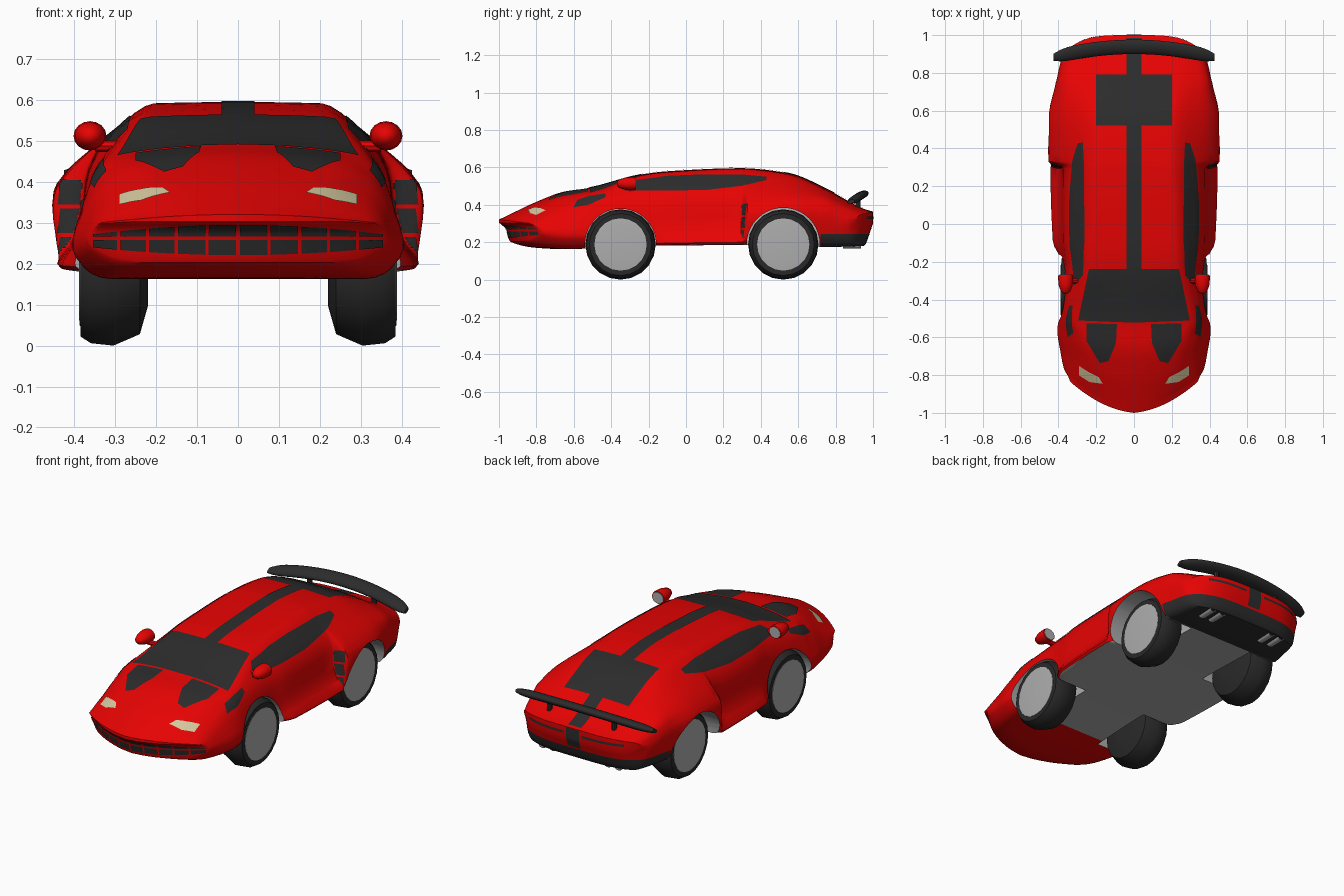
import bpy, bmesh, math
from mathutils import Vector
from mathutils.bvhtree import BVHTree

if "Cube" in bpy.data.objects:
    bpy.data.objects.remove(bpy.data.objects["Cube"])


def material(name, rgb):
    m = bpy.data.materials.new(name)
    m.diffuse_color = (*rgb, 1)
    m.use_nodes = True
    m.node_tree.nodes["Principled BSDF"].inputs["Base Color"].default_value = m.diffuse_color
    return m


RED = material("red_paint", (0.85, 0.001, 0.001))
DARK = material("dark_trim", (0.025, 0.025, 0.025))
GREY = material("grey_metal", (0.42, 0.42, 0.42))
TYRE = material("tyre_rubber", (0.022, 0.022, 0.022))
CREAM = material("headlight_cream", (0.66, 0.58, 0.34))


def make(name, bm, mats, angle=35):
    me = bpy.data.meshes.new(name)
    bm.to_mesh(me)
    bm.free()
    ob = bpy.data.objects.new(name, me)
    bpy.context.collection.objects.link(ob)
    for m in mats:
        me.materials.append(m)
    smooth(ob, angle)
    return ob


def smooth(ob, angle):
    bpy.ops.object.select_all(action='DESELECT')
    ob.select_set(True)
    bpy.context.view_layer.objects.active = ob
    bpy.ops.object.shade_smooth_by_angle(angle=math.radians(angle))


def loft(rings):
    """Skin closed rings; each end is zipped shut with quads."""
    bm = bmesh.new()
    R = [[bm.verts.new(p) for p in r] for r in rings]
    k = len(R[0])
    for a, b in zip(R, R[1:]):
        for i in range(k):
            bm.faces.new((a[i], a[(i + 1) % k], b[(i + 1) % k], b[i]))
    for r in (R[0], R[-1]):
        for i in range(k // 2 - 1):
            bm.faces.new((r[i], r[i + 1], r[k - 2 - i], r[k - 1 - i]))
    bmesh.ops.recalc_face_normals(bm, faces=bm.faces)
    return bm


def lathe(name, mats, centre, profile, axis='x', seg=20, stretch=1.0, angle=35, index=0):
    rings = []
    for d, r in profile:
        ring = []
        for i in range(seg):
            a = 2 * math.pi * i / seg
            u, v = r * math.cos(a) * stretch, r * math.sin(a)
            p = {'x': (d, u, v), 'y': (u, d, v), 'z': (u, v, d)}[axis]
            ring.append(Vector(centre) + Vector(p))
        rings.append(ring)
    bm = loft(rings)
    for f in bm.faces:
        f.material_index = index
    return make(name, bm, mats, angle)


def pchip(xs, ys, x):
    """Smooth interpolation without overshoot."""
    n = len(xs)
    s = [(ys[i + 1] - ys[i]) / (xs[i + 1] - xs[i]) for i in range(n - 1)]

    def tangent(i):
        if i == 0 or i == n - 1:
            return s[min(i, n - 2)]
        a, b = s[i - 1], s[i]
        return 2 * a * b / (a + b) if a * b > 0 else 0
    k = max(i for i in range(n - 1) if xs[i] <= x)
    h = xs[k + 1] - xs[k]
    t = (x - xs[k]) / h
    return (ys[k] * (1 + 2 * t) * (1 - t) ** 2 + tangent(k) * h * t * (1 - t) ** 2
            + ys[k + 1] * t * t * (3 - 2 * t) + tangent(k + 1) * h * t * t * (t - 1))


# Body stations: y, floor edge x z, widest x z, shoulder x z, roof edge x z, top z
ST = [
    (-1.00, .25, .304, .340, .298, .33, .302, .20, .314, .321),
    (-.965, .28, .278, .360, .280, .335, .312, .21, .328, .338),
    (-.94, .30, .203, .380, .250, .34, .320, .22, .340, .350),
    (-.80, .33, .170, .402, .240, .345, .357, .24, .403, .416),
    (-.65, .35, .163, .418, .240, .35, .398, .27, .448, .471),
    (-.52, .36, .168, .412, .240, .36, .410, .315, .460, .490),
    (-.235, .365, .180, .378, .250, .355, .440, .250, .556, .563),
    (-.09, .445, .182, .388, .265, .365, .455, .243, .574, .580),
    (.295, .460, .185, .388, .280, .370, .460, .230, .592, .596),
    (.33, .435, .185, .460, .370, .385, .458, .225, .590, .595),
    (.55, .43, .180, .464, .370, .400, .452, .230, .560, .568),
    (.75, .39, .175, .420, .350, .390, .430, .250, .477, .485),
    (.95, .35, .180, .395, .310, .365, .370, .250, .376, .379),
    (1.0, .30, .300, .375, .325, .340, .350, .250, .360, .364)]
COL = list(zip(*ST))


def section(y):
    xb, zb, xw, zw, xs, zs, xr, zr, zt = [pchip(COL[0], c, y) for c in COL[1:]]
    half = [(xb * i / 3, zb) for i in range(4)] + [(xw, zw), (xs, zs)]
    half += [(xr * t, zt - (zt - zr) * t * t) for t in (1, .67, .33, 0)]
    for _ in range(2):                      # round the corners
        out = [half[0]]
        for a, p, b in zip(half, half[1:], half[2:]):
            out += [tuple(.8 * p[i] + .2 * q[i] for i in (0, 1)) for q in (a, b)]
        half = out + [half[-1]]
    ring = half + [(-x, z) for x, z in half[-2:0:-1]]
    h = len(half) // 2
    ring = ring[h:] + ring[:h]
    nose = max(0, (-.5 - y) / .5)           # bowed nose and tail in plan
    tail = 5 * max(0, (y - .75) / .25)
    return [(x, y + nose * (.1 * abs(x) + 1.15 * x * x) - tail * x ** 4, z) for x, z in ring]


ys = [a + (b - a) * i / 5 for a, b in zip(COL[0], COL[0][1:]) for i in range(5)] + [1.0]
bm = loft([section(y) for y in ys])
for co, no in (((0, 0, .245), (0, 0, 1)), ((0, .72, 0), (0, 1, 0)), ((0, -.5, 0), (0, 1, 0))):
    bmesh.ops.bisect_plane(bm, geom=bm.verts[:] + bm.edges[:] + bm.faces[:], plane_co=co, plane_no=no)
bm.normal_update()
for f in bm.faces:                          # dark rear bumper, grey floor
    c = f.calc_center_median()
    if c.y > .72 and c.z < .245:
        f.material_index = 1
    elif f.normal.z < -.8 and -.5 < c.y < .72 and c.z < .22:
        f.material_index = 2
BODY_MATS = [RED, DARK, GREY]
body = make("car_body", bm, BODY_MATS)

# Wheel wells cut from the body
for s in (1, -1):
    for y, r in ((-.35, .190), (.52, .195)):
        cut = lathe("wheel_well_cutter", BODY_MATS, (0, y, .189), [(.2 * s, r), (.6 * s, r)], seg=40, index=2)
        mod = body.modifiers.new("well", 'BOOLEAN')
        mod.object, mod.operation, mod.solver = cut, 'DIFFERENCE', 'EXACT'
        bpy.context.view_layer.objects.active = body
        bpy.ops.object.modifier_apply(modifier=mod.name)
        bpy.data.objects.remove(cut)
smooth(body, 35)
bm = bmesh.new()
bm.from_mesh(body.data)
TREE = BVHTree.FromBMesh(bm)
bm.free()


def along(P, t):
    k = min(int(t * (len(P) - 1)), len(P) - 2)
    return Vector(P[k]).lerp(Vector(P[k + 1]), t * (len(P) - 1) - k)


VIEWS = {'top': (lambda u, v: (u, v, 2), (0, 0, -1)), 'side': (lambda u, v: (2, u, v), (-1, 0, 0)),
         'front': (lambda u, v: (u, -2, v), (0, 1, 0)), 'rear': (lambda u, v: (u, 2, v), (0, -1, 0)),
         'step': (lambda u, v: (u, .2, v), (0, 1, 0))}


def plate(name, mat, pairs, view, n=14, m=8, sides=(1, -1)):
    """Thin plates between pairs of edge lines, dropped onto the body."""
    start, direction = VIEWS[view]
    facing = .45 if view == 'step' else .05
    bm = bmesh.new()
    for A, B in pairs:
        for s in sides:
            D = Vector(direction)
            D.x *= s
            grid = {}
            for i in range(n + 1):
                for j in range(m + 1):
                    p = along(A, i / n).lerp(along(B, i / n), j / m)
                    o = Vector(start(*p))
                    o.x *= s
                    hit, nor, _, _ = TREE.ray_cast(o, D)
                    if hit and nor.dot(D) < -facing:
                        grid[i, j] = (bm.verts.new(hit + nor * .003), nor)
            for i in range(n):
                for j in range(m):
                    keys = [(i, j), (i + 1, j), (i + 1, j + 1), (i, j + 1)]
                    if all(k in grid for k in keys):
                        f = bm.faces.new([grid[k][0] for k in keys])
                        f.normal_update()
                        if f.normal.dot(grid[i, j][1]) < 0:
                            f.normal_flip()
    bmesh.ops.delete(bm, geom=[v for v in bm.verts if not v.link_faces], context='VERTS')
    return make(name, bm, [mat])


# Glass, stripe and vents
plate("windshield", DARK, [([(-.295, -.51), (0, -.522), (.295, -.51)], [(-.238, -.237), (.238, -.237)])],
      'top', 20, 14, (1,))
plate("side_windows", DARK, [([(-.33, .475), (-.1, .475), (.1, .477), (.3, .50), (.43, .53)],
                              [(-.27, .53), (-.1, .553), (.07, .56), (.3, .56), (.43, .548)])], 'side', 28, 8)
plate("centre_stripe", DARK, [([(-.04, -.24), (-.04, .985)], [(.04, -.24), (.04, .985)])], 'top', 60, 4, (1,))
plate("engine_cover", DARK, [([(-.2, .52), (-.2, .79)], [(.2, .52), (.2, .79)])], 'top', 20, 16, (1,))
plate("hood_vents", DARK, [([(.09, -.53), (.095, -.63), (.135, -.725)], [(.25, -.525), (.25, -.62), (.18, -.735)])],
      'top')
plate("fender_vents", DARK, [([(-.6, .385), (-.52, .40), (-.43, .44)], [(-.58, .425), (-.52, .445), (-.43, .46)])],
      'side')
plate("headlights", CREAM, [([(.165, -.845), (.235, -.835), (.29, -.80)], [(.185, -.81), (.235, -.785), (.29, -.75)])],
      'top')

# Grille openings in two rows, red bars left between them
cells = []
edges = [0, .075, .15, .22, .29, .357]
for a, b in zip(edges, edges[1:]):
    a, b = a + .004, b - .004
    hi, lo = (lambda x: .298 - .2 * x * x), (lambda x: .222 + .15 * x * x)
    cells.append(([(a, .268), (b, .268)], [(a, hi(a)), (b, hi(b))]))
    cells.append(([(a, lo(a)), (b, lo(b))], [(a, .259), (b, .259)]))
plate("grille", DARK, cells, 'front', 5, 4)

# Intakes facing forward ahead of the rear wheels
plate("side_intakes", DARK, [([(.37, lo), (.37, hi)], [(.440, lo), (.434, hi)])
                             for lo, hi in ((.21, .265), (.275, .335), (.345, .405))], 'step', 8, 16)

# Tail details
plate("tail_slots", DARK, [([(.06, .325), (.29, .325)], [(.06, .338), (.29, .338)])], 'rear', 10, 2)
plate("tail_stripe", DARK, [([(-.04, .255), (-.04, .362)], [(.04, .255), (.04, .362)])], 'rear', 12, 4, (1,))

# Wheels, mirrors, exhausts and wing stems, both sides
TYRE_PROFILE = [(.22, .05), (.22, .09), (.24, .16), (.305, .188), (.36, .182), (.385, .166), (.385, .14)]
for s, side in ((1, "right"), (-1, "left")):
    for y, end in ((-.35, "front"), (.52, "rear")):
        lathe(f"{end}_{side}_tyre", [TYRE], (0, y, .188), [(x * s, r) for x, r in TYRE_PROFILE])
        lathe(f"{end}_{side}_rim", [GREY], (0, y, .188), [(.37 * s, .14), (.387 * s, .14), (.389 * s, .12)])
    lathe(f"{side}_mirror", [RED], (.362 * s, -.3, .513),
          [(-.07, .008), (-.058, .022), (-.025, .033), (.015, .036), (.03, .034)], 'y', 16, 1.12, 50)
    lathe(f"{side}_mirror_glass", [GREY], (.362 * s, -.3, .513), [(.025, .03), (.033, .03)], 'y', 16, 1.12)
    lathe(f"{side}_mirror_stalk", [RED], (0, -.3, .488), [(.28 * s, .014), (.35 * s, .014)], 'x', 8)
    for x in (.17, .235):
        lathe(f"{side}_exhaust", [GREY], (x * s, 0, .183), [(.84, .016), (.935, .016), (.935, .012), (.91, .012)],
              'y', 14, 1.4)
    lathe(f"{side}_wing_stem", [DARK], (.2 * s, .92, 0), [(.35, .014), (.45, .014)], 'z', 8)

# Arched, swept rear wing
rings = []
for i in range(25):
    x = -.425 + .85 * i / 24
    q = (x / .425) ** 2
    size = math.sqrt(max(.25, 1 - q ** 6))
    ring = []
    for k in range(16):
        a = 2 * math.pi * k / 16
        u, v = .041 * size * math.cos(a), .021 * size * math.sin(a)
        ring.append((x, .938 - .055 * q + u * .93 - v * .36, .452 - .035 * q + u * .36 + v * .93))
    rings.append(ring)
make("rear_wing", loft(rings), [DARK], 50)
